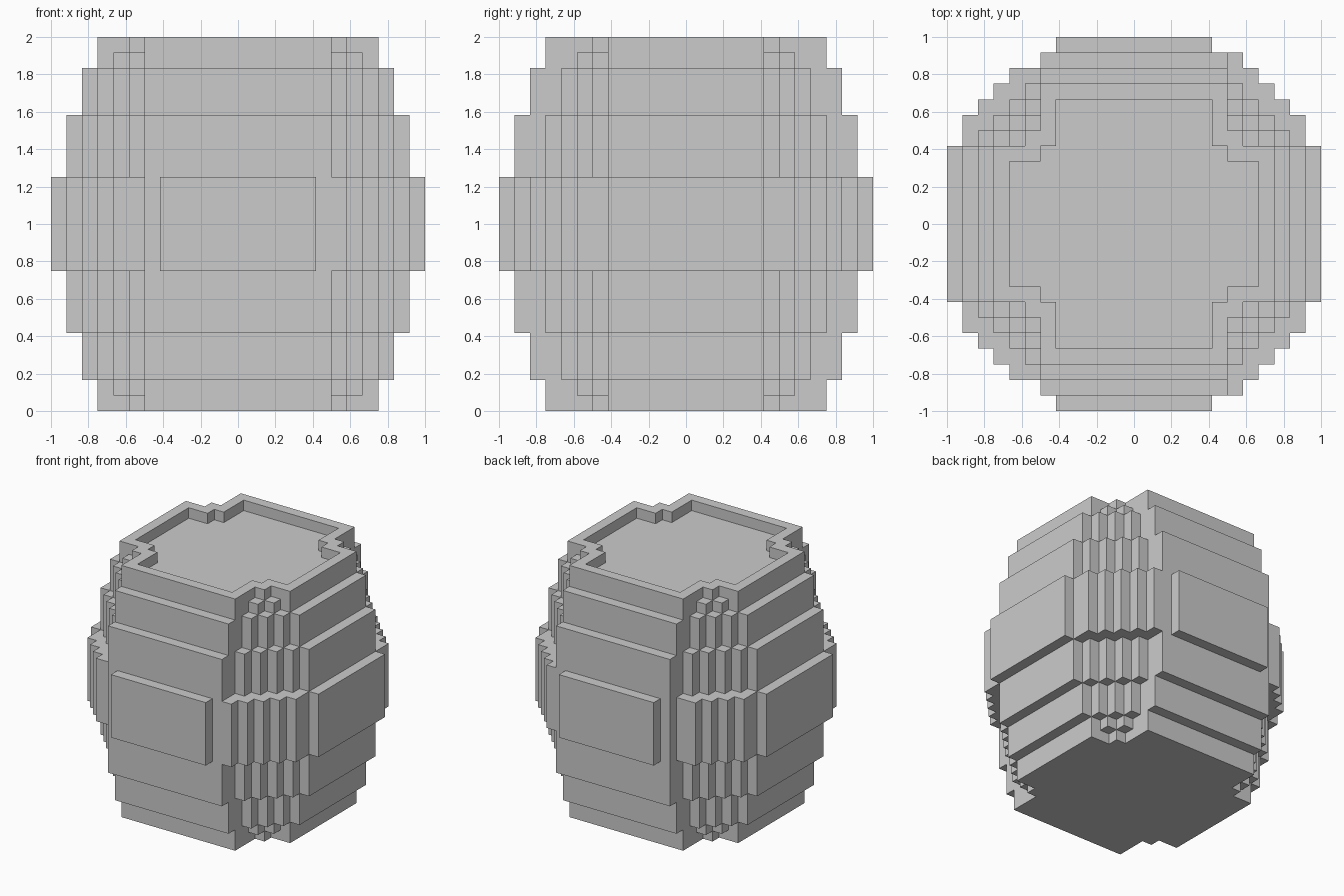
import bpy
import bmesh

cube = bpy.data.objects.get("Cube")
if cube:
    bpy.data.objects.remove(cube, do_unlink=True)

U = 1 / 12  # size of one block

grey = bpy.data.materials.new("plain_grey")
grey.use_nodes = True
colour = (0.6, 0.6, 0.6, 1)
grey.diffuse_color = colour
grey.node_tree.nodes["Principled BSDF"].inputs["Base Color"].default_value = colour


def stairs(corners):
    """Quarter outline stepping through its outer corners."""
    points = []
    for i, (x, y) in enumerate(corners):
        points.append((x, y))
        if i + 1 < len(corners):
            points.append((x, corners[i + 1][1]))
    return points


def outline(right, left=None):
    """Closed clockwise outline from the right and left quarter steps."""
    r, l = stairs(right), stairs(left or right)
    return (r + [(x, -y) for x, y in reversed(r)]
            + [(-x, -y) for x, y in l] + [(-x, y) for x, y in reversed(l)])


def ring(bm, points, z):
    return [bm.verts.new((x * U, y * U, z * U)) for x, y in points]


def bridge(bm, a, b):
    n = len(a)
    for i in range(n):
        j = (i + 1) % n
        bm.faces.new((a[i], a[j], b[j], b[i]))


def finish(bm, name):
    bmesh.ops.recalc_face_normals(bm, faces=bm.faces)
    mesh = bpy.data.meshes.new(name)
    bm.to_mesh(mesh)
    bm.free()
    mesh.materials.append(grey)
    bpy.context.collection.objects.link(bpy.data.objects.new(name, mesh))


def slab(name, points, z0, z1):
    bm = bmesh.new()
    low, high = ring(bm, points, z0), ring(bm, points, z1)
    bm.faces.new(low)
    bm.faces.new(high)
    bridge(bm, low, high)
    finish(bm, name)


end = outline([(6, 9), (7, 6), (9, 5)])
collar = outline([(6, 9), (7, 7), (8, 6), (9, 5)])
shoulder = outline([(6, 10), (7, 8), (8, 7), (9, 6), (10, 5)])
belly = outline([(6, 11), (7, 9), (8, 8), (9, 7), (10, 6), (11, 5)])
steps = [(8, 10), (9, 9), (10, 8), (11, 7), (12, 5)]
middle = outline([(5, 12), (7, 11)] + steps, [(5, 12), (6, 11)] + steps)

# Barrel tiers, paired about the middle band
slab("bottom_foot", end, 0, 1)
for name, shape, z0, z1 in (("collar", collar, 1, 2),
                            ("shoulder", shoulder, 2, 5),
                            ("belly", belly, 5, 9)):
    slab("lower_" + name, shape, z0, z1)
    slab("upper_" + name, shape, 24 - z1, 24 - z0)
slab("middle_band", middle, 9, 15)

# Raised rim around the recessed lid
inner = outline([(5, 8), (6, 5), (8, 4)])
bm = bmesh.new()
loops = [ring(bm, p, z) for p, z in ((end, 23), (end, 24), (inner, 24), (inner, 23))]
for i in range(4):
    bridge(bm, loops[i], loops[(i + 1) % 4])
finish(bm, "top_rim")
